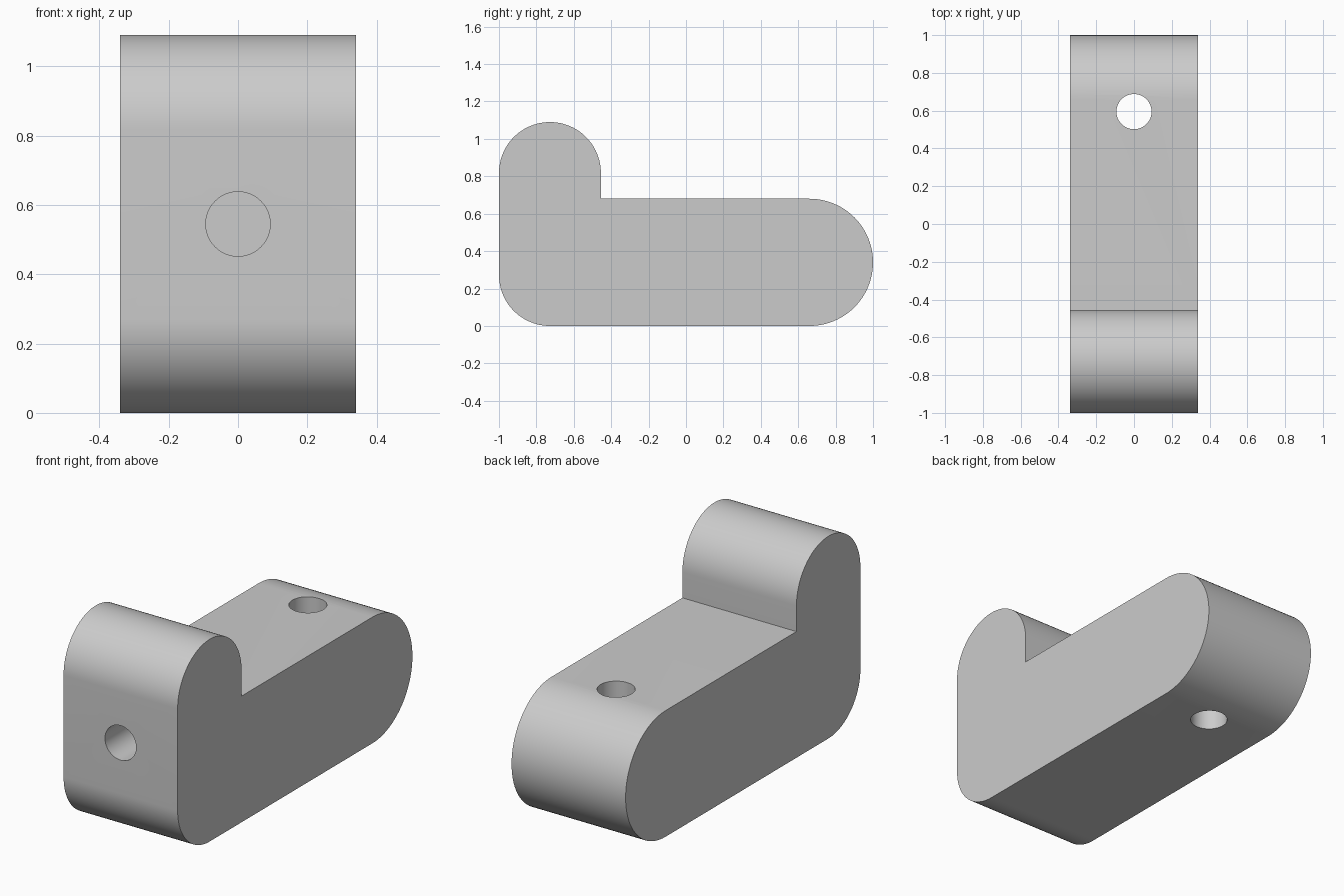
import bpy
import bmesh
from math import cos, sin, radians

HALF_WIDTH = 0.34
HOLE_RADIUS = 0.093

if "Cube" in bpy.data.objects:
    bpy.data.objects.remove(bpy.data.objects["Cube"])

grey = bpy.data.materials.new("plain grey")
grey.use_nodes = True
colour = (0.6, 0.6, 0.6, 1)
grey.diffuse_color = colour
grey.node_tree.nodes["Principled BSDF"].inputs["Base Color"].default_value = colour


def arc(y, z, radius, start, end, steps):
    """Points on an arc in the side plane, angles in degrees."""
    angles = [radians(start + (end - start) * i / steps) for i in range(steps + 1)]
    return [(y + radius * cos(a), z + radius * sin(a)) for a in angles]


def cut_hole(body, name, location, rotation, depth):
    """Cut a round hole centred on location."""
    bpy.ops.mesh.primitive_cylinder_add(vertices=64, radius=HOLE_RADIUS, depth=depth,
                                        location=location, rotation=rotation)
    cutter = bpy.context.object
    cutter.name = name
    cutter.hide_render = True
    cutter.data.materials.append(grey)
    bpy.context.view_layer.objects.active = body
    mod = body.modifiers.new(name, "BOOLEAN")
    mod.operation = "DIFFERENCE"
    mod.solver = "EXACT"
    mod.object = cutter
    bpy.ops.object.modifier_apply(modifier=mod.name)
    bpy.data.objects.remove(cutter)


# Side profile: rounded back end, upright post, rounded front lower corner
profile = arc(0.66, 0.34, 0.34, -90, 90, 48)
profile += [(-0.455, 0.68)]
profile += arc(-0.7275, 0.8175, 0.2725, 0, 180, 48)
profile += arc(-0.7275, 0.2725, 0.2725, 180, 270, 24)

# Extrude the profile across the width
bm = bmesh.new()
side = bm.faces.new([bm.verts.new((-HALF_WIDTH, y, z)) for y, z in profile])
extruded = bmesh.ops.extrude_face_region(bm, geom=[side], use_keep_orig=True)
moved = [v for v in extruded["geom"] if isinstance(v, bmesh.types.BMVert)]
bmesh.ops.translate(bm, verts=moved, vec=(2 * HALF_WIDTH, 0, 0))
bmesh.ops.recalc_face_normals(bm, faces=bm.faces)
mesh = bpy.data.meshes.new("bracket_body")
bm.to_mesh(mesh)
bm.free()
body = bpy.data.objects.new("bracket_body", mesh)
bpy.context.collection.objects.link(body)
mesh.materials.append(grey)

# Through hole near the back, blind hole in the front face
cut_hole(body, "through_hole", (0, 0.595, 0.4), (0, 0, 0), 1.2)
cut_hole(body, "front_blind_hole", (0, -1, 0.545), (radians(90), 0, 0), 1.1)

# Smooth the curves, keep the edges sharp
bpy.ops.object.select_all(action="DESELECT")
body.select_set(True)
bpy.context.view_layer.objects.active = body
bpy.ops.object.shade_smooth_by_angle(angle=radians(30))
